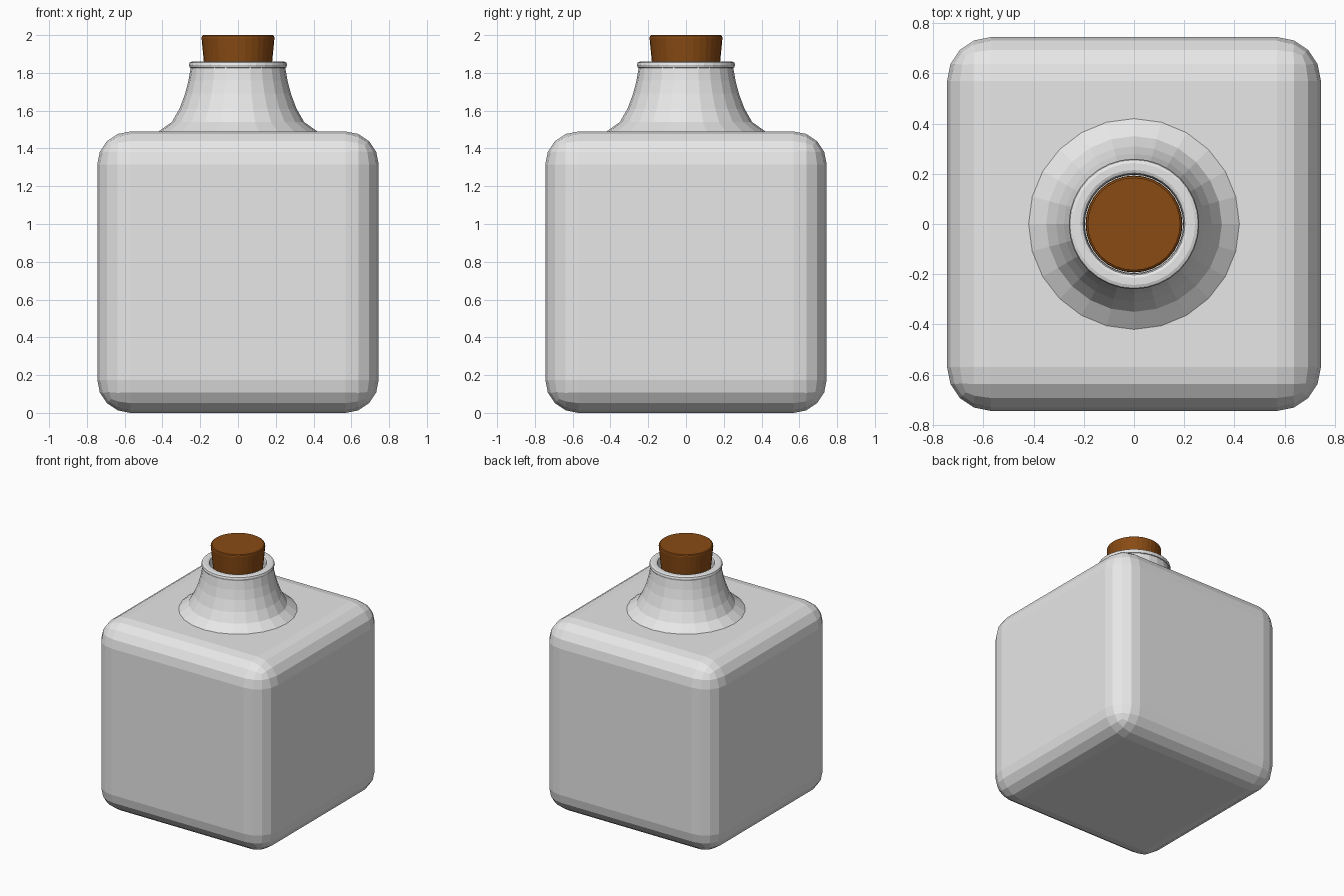
import bpy, bmesh, math

cube = bpy.data.objects.get("Cube")
if cube:
    bpy.data.objects.remove(cube, do_unlink=True)


def material(name, color):
    m = bpy.data.materials.new(name)
    m.use_nodes = True
    m.diffuse_color = color
    m.node_tree.nodes["Principled BSDF"].inputs["Base Color"].default_value = color
    return m


def add_object(name, bm, mat):
    bmesh.ops.recalc_face_normals(bm, faces=bm.faces)
    mesh = bpy.data.meshes.new(name)
    bm.to_mesh(mesh)
    bm.free()
    mesh.materials.append(mat)
    ob = bpy.data.objects.new(name, mesh)
    bpy.context.collection.objects.link(ob)
    return ob


def lathe(name, profile, sides, mat):
    """Turn a (radius, height) profile about z; radius 0 closes an end."""
    bm = bmesh.new()
    verts = [bm.verts.new((r, 0, z)) for r, z in profile]
    edges = [bm.edges.new(pair) for pair in zip(verts, verts[1:])]
    bmesh.ops.spin(bm, geom=verts + edges, cent=(0, 0, 0), axis=(0, 0, 1),
                   angle=math.tau, steps=sides, use_merge=True)
    bmesh.ops.remove_doubles(bm, verts=bm.verts, dist=0.0001)
    return add_object(name, bm, mat)


glass = material("pale grey glass", (0.8, 0.8, 0.8, 1))
cork = material("brown cork", (0.25, 0.07, 0.007, 1))

# Square body with rounded edges
SIZE = 1.49
bm = bmesh.new()
bmesh.ops.create_cube(bm, size=SIZE)
bmesh.ops.translate(bm, verts=bm.verts, vec=(0, 0, SIZE / 2))
bmesh.ops.bevel(bm, geom=bm.edges[:], offset=0.175, segments=4,
                profile=0.5, affect='EDGES')
add_object("bottle_body", bm, glass)

# Flared neck
lathe("bottle_neck", [(0.42, SIZE), (0.35, 1.54), (0.31, 1.61), (0.28, 1.69),
                      (0.262, 1.76), (0.25, 1.83)], 24, glass)

# Rolled lip turning down into the mouth
lathe("bottle_lip", [(0.245, 1.825), (0.256, 1.829), (0.26, 1.843),
                     (0.256, 1.855), (0.243, 1.86), (0.215, 1.86),
                     (0.203, 1.855), (0.198, 1.84), (0.196, 1.72)], 32, glass)

# Tapered stopper with a softened top rim
lathe("cork_stopper", [(0, 1.73), (0.168, 1.73), (0.181, 1.86), (0.193, 1.985),
                       (0.191, 1.995), (0.184, 2.0), (0, 2.0)], 32, cork)
